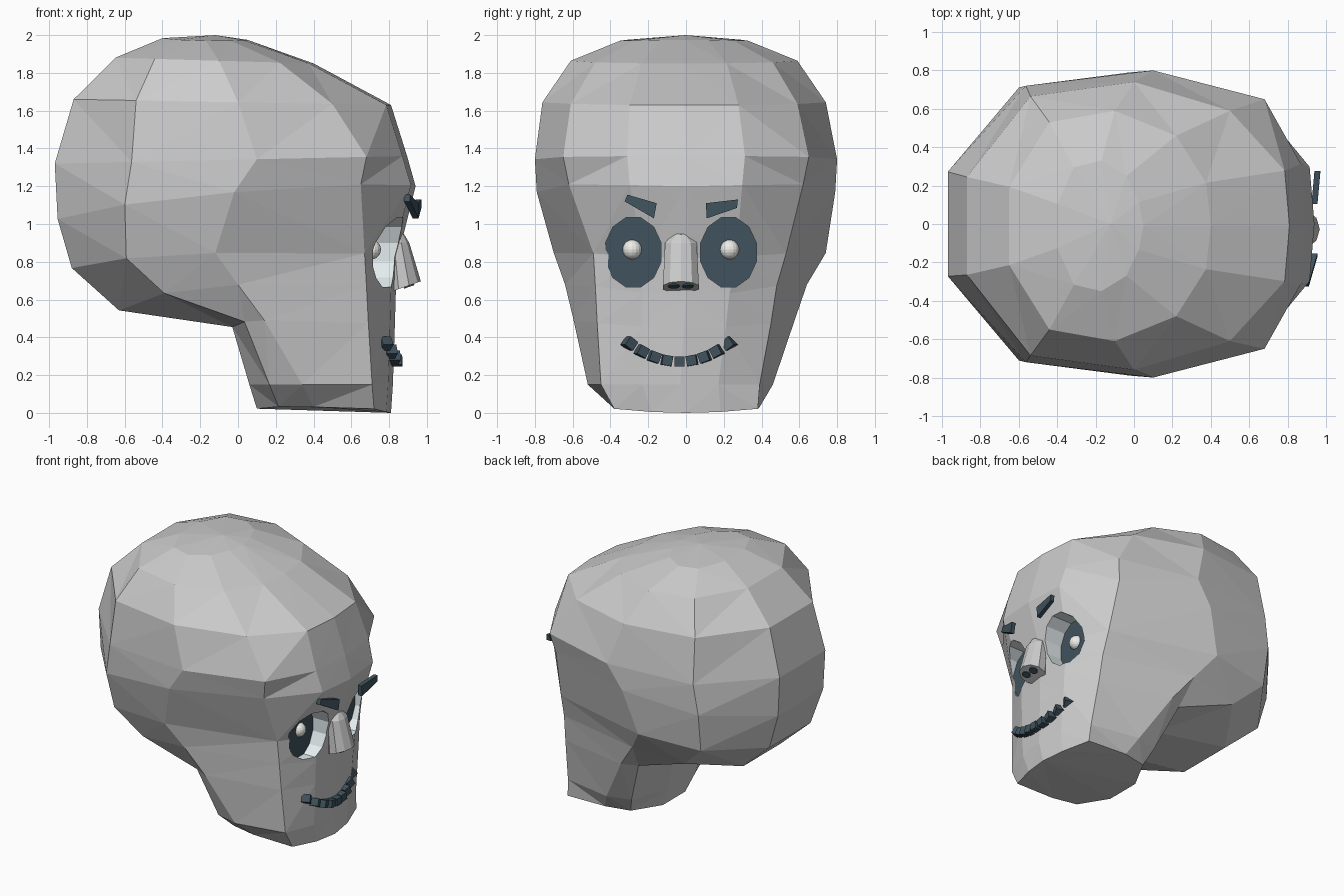
import bpy, bmesh, math
from mathutils import Matrix

if "Cube" in bpy.data.objects:
    bpy.data.objects.remove(bpy.data.objects["Cube"])


def material(name, rgb):
    m = bpy.data.materials.new(name)
    m.diffuse_color = (*rgb, 1)
    m.use_nodes = True
    m.node_tree.nodes["Principled BSDF"].inputs["Base Color"].default_value = m.diffuse_color
    return m


DARK = material("dark_slate", (0.05, 0.085, 0.11))
PALE = material("pale", (0.78, 0.85, 0.87))
WHITE = material("white", (0.85, 0.85, 0.82))


def finish(name, bm, mats=()):
    bmesh.ops.recalc_face_normals(bm, faces=bm.faces[:])
    me = bpy.data.meshes.new(name)
    bm.to_mesh(me)
    bm.free()
    for m in mats:
        me.materials.append(m)
    ob = bpy.data.objects.new(name, me)
    bpy.context.collection.objects.link(ob)
    return ob


def loft(bm, rings, cap_end=True):
    vs = [[bm.verts.new(p) for p in r] for r in rings]
    n = len(vs[0])
    for a, b in zip(vs, vs[1:]):
        for i in range(n):
            j = (i + 1) % n
            bm.faces.new((a[i], a[j], b[j], b[i]))
    start = bm.faces.new(vs[0])
    if cap_end:
        bm.faces.new(vs[-1])
    return vs, start


# head: stacked, tilted outlines
# z front, z back, x front, x back, temple y, temple x, half width, x of widest, side lift, y shift
SECTIONS = [
    (0.00, 0.02, 0.81, 0.10, 0.38, 0.72, 0.39, 0.40, 0.02, 0.0),
    (0.15, 0.15, 0.82, 0.06, 0.42, 0.71, 0.49, 0.34, 0.0, -0.03),
    (0.45, 0.45, 0.83, -0.03, 0.46, 0.69, 0.585, 0.14, 0.04, -0.01),
    (0.62, 0.53, 0.835, -0.63, 0.48, 0.68, 0.64, 0.00, 0.11, 0.0),
    (0.82, 0.76, 0.845, -0.88, 0.51, 0.67, 0.72, -0.12, 0.06, 0.02),
    (1.20, 1.02, 0.94, -0.955, 0.62, 0.65, 0.79, -0.02, 0.06, 0.0),
    (1.36, 1.32, 0.895, -0.97, 0.65, 0.68, 0.80, 0.10, 0.0, 0.0),
    (1.63, 1.66, 0.81, -0.87, 0.60, 0.50, 0.75, 0.00, 0.0, -0.01),
    (1.85, 1.88, 0.40, -0.65, 0.47, 0.22, 0.60, -0.10, 0.0, -0.01),
    (1.975, 1.985, 0.05, -0.40, 0.26, -0.04, 0.34, -0.17, -0.01, -0.01),
]


def head_ring(zf, zb, xf, xb, wf, xt, w, xm, lift, shift):
    half = [(xf, 0), (xf - 0.025, wf * 0.48), (xt, wf)]
    half += [(xm + (xb - xm) * s, w * c) for s, c in ((0, 1), (0.62, 0.9), (1, 0.34))]
    outline = half + [(x, -y) for x, y in half[:0:-1]]
    return [(x, y + shift, zb + (zf - zb) * (x - xb) / (xf - xb) + lift * (y / w) ** 2)
            for x, y in outline]


bm = bmesh.new()
rings, _ = loft(bm, [head_ring(*s) for s in SECTIONS], cap_end=False)
top = bm.verts.new((-0.12, 0, 2.0))
for a, b in zip(rings[-1], rings[-1][1:] + rings[-1][:1]):
    bm.faces.new((a, b, top))
bmesh.ops.triangulate(bm, faces=bm.faces[:])
head = finish("head", bm, (None, PALE, DARK))

# face features sit slightly off centre
YC = -0.027

# eye sockets cut into the face: pale walls, dark floor
for side, label in ((-1, "right"), (1, "left")):
    bm = bmesh.new()
    ell = [(YC + side * 0.252 + 0.153 * math.cos(a), 0.85 + 0.19 * math.sin(a))
           for a in [math.radians(15 + 30 * k) for k in range(12)]]
    _, floor = loft(bm, [[(x, y, z) for y, z in ell] for x in (0.715, 1.1)])
    for f in bm.faces:
        f.material_index = 1
    floor.material_index = 2
    cutter = finish("socket_cutter", bm, (None, PALE, DARK))
    cutter.hide_render = True
    mod = head.modifiers.new("socket", 'BOOLEAN')
    mod.operation = 'DIFFERENCE'
    mod.solver = 'EXACT'
    mod.object = cutter
    bpy.context.view_layer.objects.active = head
    bpy.ops.object.modifier_apply(modifier=mod.name)
    bpy.data.objects.remove(cutter)

    # eyeball
    bm = bmesh.new()
    bmesh.ops.create_uvsphere(bm, u_segments=16, v_segments=10, radius=0.052,
                              matrix=Matrix.Translation((0.705, YC + side * 0.258, 0.865)))
    finish(label + "_eye", bm, (WHITE,))

# nose: tapered faceted tube with a sloping base
bm = bmesh.new()
N = 10
nose = []
for cx, z, rx, ry, slope in ((0.878, 0.665, 0.09, 0.10, 0.35),
                             (0.845, 0.90, 0.062, 0.088, 0.0),
                             (0.83, 0.96, 0.05, 0.04, -0.3)):
    ring = []
    for k in range(N):
        a = 2 * math.pi * k / N
        dx = rx * math.cos(a)
        ring.append((cx + dx, YC + ry * math.sin(a), z + slope * dx))
    nose.append(ring)
loft(bm, nose)
finish("nose", bm)

# nostrils
for side in (-1, 1):
    bm = bmesh.new()
    tilt = Matrix.Rotation(-math.atan(0.35), 4, 'Y')
    bmesh.ops.create_cone(bm, cap_ends=True, segments=10, radius1=0.03, radius2=0.03, depth=0.012,
                          matrix=Matrix.Translation((0.905, YC + side * 0.037, 0.673)) @ tilt)
    finish("nostril", bm, (DARK,))

# eyebrows: tapered slabs (y, z, x of the back face)
BROWS = {
    "right_eyebrow": [(-0.31, 1.155, 0.885), (-0.325, 1.12, 0.885), (-0.17, 1.03, 0.93), (-0.155, 1.11, 0.93)],
    "left_eyebrow": [(0.105, 1.11, 0.93), (0.11, 1.03, 0.93), (0.27, 1.085, 0.945), (0.275, 1.13, 0.945)],
}
for name, pts in BROWS.items():
    bm = bmesh.new()
    loft(bm, [[(x + d, y, z) for y, z, x in pts] for d in (-0.005, 0.026)])
    finish(name, bm, (DARK,))

# smile: row of small blocks along a curve
for k in range(9):
    t = (k - 4) / 4
    bm = bmesh.new()
    bmesh.ops.create_cube(bm, size=1, matrix=(
        Matrix.Translation((0.84 - 0.06 * t * t, -0.035 + 0.265 * t, 0.272 + 0.095 * t * t))
        @ Matrix.Rotation(-0.45 * t, 4, 'Z')
        @ Matrix.Rotation(math.atan(0.72 * t), 4, 'X')
        @ Matrix.Diagonal((0.06, 0.054, 0.054, 1))))
    finish("mouth_block", bm, (DARK,))
